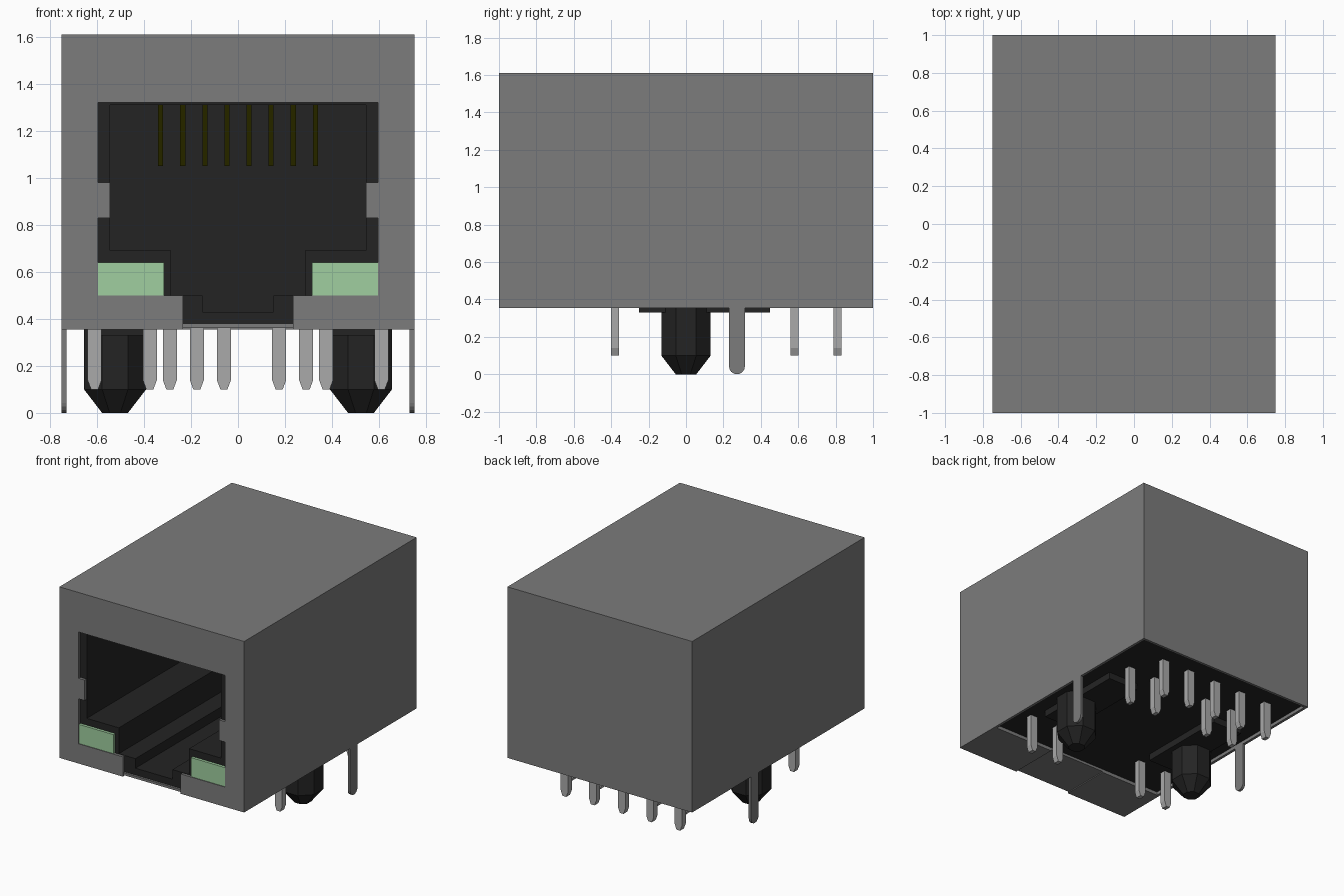
import bpy, bmesh, math
from mathutils import Vector

cube = bpy.data.objects.get("Cube")
if cube:
    bpy.data.objects.remove(cube, do_unlink=True)


def material(name, rgb):
    m = bpy.data.materials.new(name)
    m.use_nodes = True
    m.diffuse_color = (*rgb, 1)
    bsdf = next(n for n in m.node_tree.nodes if n.type == 'BSDF_PRINCIPLED')
    bsdf.inputs["Base Color"].default_value = (*rgb, 1)
    bsdf.inputs["Roughness"].default_value = 0.6
    return m


SHIELD = material("shield grey", (0.20, 0.20, 0.20))
BLACK = material("black plastic", (0.0176, 0.0176, 0.0176))
GREEN = material("lamp green", (0.35, 0.62, 0.35))
PIN = material("pin silver", (0.40, 0.40, 0.40))
GOLD = material("contact gold", (0.13, 0.13, 0.0))


def finish(name, bm, mat):
    bmesh.ops.recalc_face_normals(bm, faces=bm.faces)
    me = bpy.data.meshes.new(name)
    bm.to_mesh(me)
    bm.free()
    me.materials.append(mat)
    ob = bpy.data.objects.new(name, me)
    bpy.context.scene.collection.objects.link(ob)
    return ob


def prism(name, outline, axis, lo, hi, mat):
    """Extrude a 2D outline along x (outline in y, z) or y (outline in x, z)."""
    bm = bmesh.new()
    pts = [(lo, a, b) if axis == 'x' else (a, lo, b) for a, b in outline]
    face = bm.faces.new([bm.verts.new(p) for p in pts])
    new = bmesh.ops.extrude_face_region(bm, geom=[face])["geom"]
    shift = Vector((hi - lo, 0, 0) if axis == 'x' else (0, hi - lo, 0))
    bmesh.ops.translate(bm, vec=shift, verts=[v for v in new if isinstance(v, bmesh.types.BMVert)])
    return finish(name, bm, mat)


def box(name, x, y, z, mat):
    rect = [(x[0], z[0]), (x[1], z[0]), (x[1], z[1]), (x[0], z[1])]
    return prism(name, rect, 'y', y[0], y[1], mat)


def mirrored(half):
    """Close a half outline by reflecting it across x = 0."""
    return half + [(-x, z) for x, z in reversed(half)]


def apply(ob, mod):
    bpy.context.view_layer.objects.active = ob
    bpy.ops.object.modifier_apply(modifier=mod.name)


WALL = 0.02
BASE, TOP = 0.355, 1.61

# Shield shell, open at the front and the bottom
bm = bmesh.new()
bmesh.ops.create_cube(bm, size=1)
for v in bm.verts:
    v.co = (v.co.x * 1.5, -1 + WALL if v.co.y < 0 else 1, BASE if v.co.z < 0 else TOP)
bm.normal_update()
bmesh.ops.delete(bm, geom=[f for f in bm.faces if f.normal.z < -0.9 or f.normal.y < -0.9],
                 context='FACES_ONLY')
shell = finish("shield_shell", bm, SHIELD)
# Normals of an open shell are set outwards before thickening
top_face = max(shell.data.polygons, key=lambda p: p.center.z)
if top_face.normal.z < 0:
    shell.data.flip_normals()
solid = shell.modifiers.new("thickness", 'SOLIDIFY')
solid.thickness = WALL
solid.offset = -1
solid.use_even_offset = True
apply(shell, solid)

# Front plate with the port opening and its two side tabs
prism("front_plate", mirrored([
    (0.75, TOP), (0.75, BASE), (0.235, BASE), (0.235, 0.5), (0.595, 0.5), (0.595, 0.83),
    (0.545, 0.83), (0.545, 0.98), (0.595, 0.98), (0.595, 1.32)]), 'y', -1, -1 + WALL, SHIELD)

# Front flap folded under the body, stepped up in the middle
box("flap_middle", (-0.235, 0.235), (-0.99, -0.62), (0.362, 0.38), SHIELD)
for s, side in ((1, "left"), (-1, "right")):
    xs = sorted((s * 0.235, s * 0.73))
    box(f"flap_{side}", xs, (-0.98, -0.62), (BASE, 0.38), SHIELD)

# Plastic insert with the stepped plug cavity
insert = box("insert", (-0.73, 0.73), (-0.975, 0.98), (0.38, 1.59), BLACK)
cutter = prism("cavity_cutter", mirrored([
    (0.545, 1.31), (0.545, 0.69), (0.285, 0.69), (0.285, 0.5), (0.15, 0.5), (0.15, 0.43)]),
    'y', -1.1, 0.35, BLACK)
cutter.hide_render = True
cut = insert.modifiers.new("cavity", 'BOOLEAN')
cut.operation = 'DIFFERENCE'
cut.solver = 'EXACT'
cut.object = cutter
apply(insert, cut)
bpy.data.objects.remove(cutter, do_unlink=True)

# Eight slanted spring contacts
for i in range(8):
    x = (i - 3.5) * 0.094
    prism(f"contact_{i + 1}", [(-0.6, 1.312), (-0.56, 1.312), (0.02, 1.065), (0.0, 1.05)],
          'x', x - 0.011, x + 0.011, GOLD)


def peg(name, x):
    """Octagonal locating peg with a tapered tip."""
    bm = bmesh.new()
    rings = []
    for z, r in ((0.0, 0.055), (0.1, 0.132), (0.38, 0.132)):
        R = r / math.cos(math.pi / 8)
        rings.append([bm.verts.new((x + R * math.cos((k + 0.5) * math.pi / 4),
                                    R * math.sin((k + 0.5) * math.pi / 4), z))
                      for k in range(8)])
    for a, b in zip(rings, rings[1:]):
        for k in range(8):
            bm.faces.new((a[k], a[(k + 1) % 8], b[(k + 1) % 8], b[k]))
    bm.faces.new(rings[0])
    bm.faces.new(rings[-1])
    finish(name, bm, BLACK)


# Lamps, pegs, stand-offs and shield tabs on both sides
tab = [(0.23, 0.4), (0.23, 0.0425)]
tab += [(0.2725 - 0.0425 * math.cos(a), 0.0425 - 0.0425 * math.sin(a))
        for a in (math.pi * k / 8 for k in range(1, 8))]
tab += [(0.315, 0.0425), (0.315, 0.4)]
for s, side in ((1, "left"), (-1, "right")):
    box(f"lamp_{side}", sorted((s * 0.315, s * 0.595)), (-0.995, -0.9), (0.5, 0.64), GREEN)
    peg(f"peg_{side}", s * 0.523)
    box(f"standoff_{side}", sorted((s * 0.35, s * 0.6)), (-0.25, 0.45), (0.33, 0.385), BLACK)
    prism(f"shield_tab_{side}", tab, 'x', *sorted((s * 0.73, s * 0.75)), SHIELD)

# Solder pins in three rows, with pointed ends
rows = {
    "lamp_pin": (-0.38, (-0.61, -0.375, 0.375, 0.61)),
    "inner_pin": (0.58, (-0.405, -0.175, 0.29, 0.52)),
    "rear_pin": (0.81, (-0.52, -0.29, -0.06, 0.175, 0.405)),
}
for name, (y, xs) in rows.items():
    for i, x in enumerate(xs):
        half = [(0.03, 0.4), (0.03, 0.14), (0.015, 0.1)]
        prism(f"{name}_{i + 1}", [(x + a, z) for a, z in mirrored(half)],
              'y', y - 0.022, y + 0.022, PIN)
